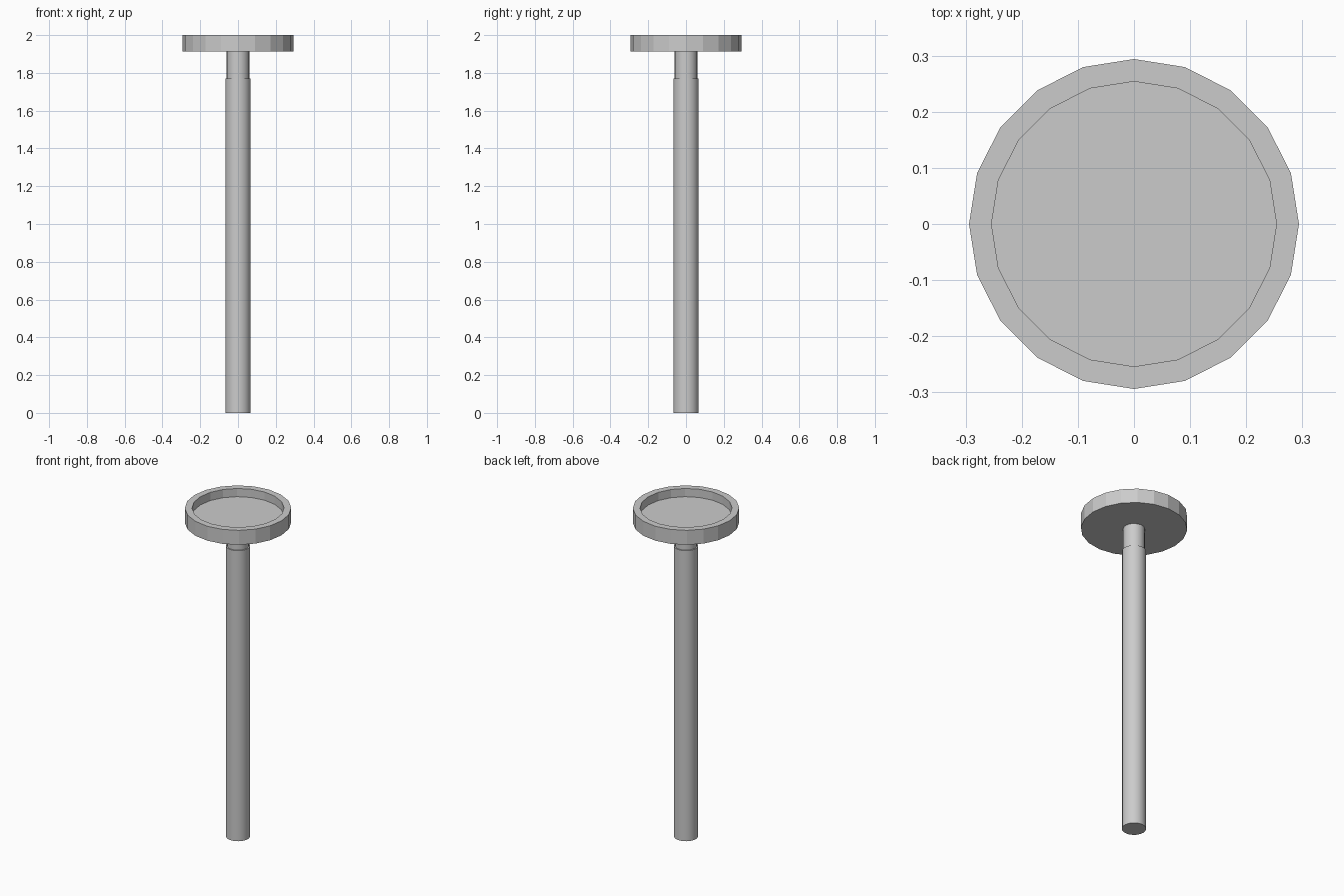
import bpy, bmesh
from math import cos, sin, pi, radians

if "Cube" in bpy.data.objects:
    bpy.data.objects.remove(bpy.data.objects["Cube"])

SIDES = 20


def lathe(name, profile, smooth=False):
    """Revolve (radius, z) points around z; both ends are capped."""
    bm = bmesh.new()
    rings = [[bm.verts.new((r * cos(2 * pi * i / SIDES), r * sin(2 * pi * i / SIDES), z))
              for i in range(SIDES)] for r, z in profile]
    for low, high in zip(rings, rings[1:]):
        for i in range(SIDES):
            j = (i + 1) % SIDES
            bm.faces.new((low[i], low[j], high[j], high[i]))
    bm.faces.new(rings[0][::-1])
    bm.faces.new(rings[-1])
    bmesh.ops.recalc_face_normals(bm, faces=bm.faces)
    mesh = bpy.data.meshes.new(name)
    bm.to_mesh(mesh)
    bm.free()
    obj = bpy.data.objects.new(name, mesh)
    bpy.context.collection.objects.link(obj)
    if smooth:
        bpy.ops.object.select_all(action='DESELECT')
        obj.select_set(True)
        bpy.context.view_layer.objects.active = obj
        bpy.ops.object.shade_smooth_by_angle(angle=radians(30))
    return obj


# Post with a slightly narrower neck
lathe("post", [(0.067, 0), (0.067, 1.77), (0.06, 1.77), (0.06, 1.912)], smooth=True)

# Shallow round tray with a raised rim
lathe("tray", [(0.294, 1.912), (0.294, 2.0), (0.254, 2.0), (0.254, 1.95)])
